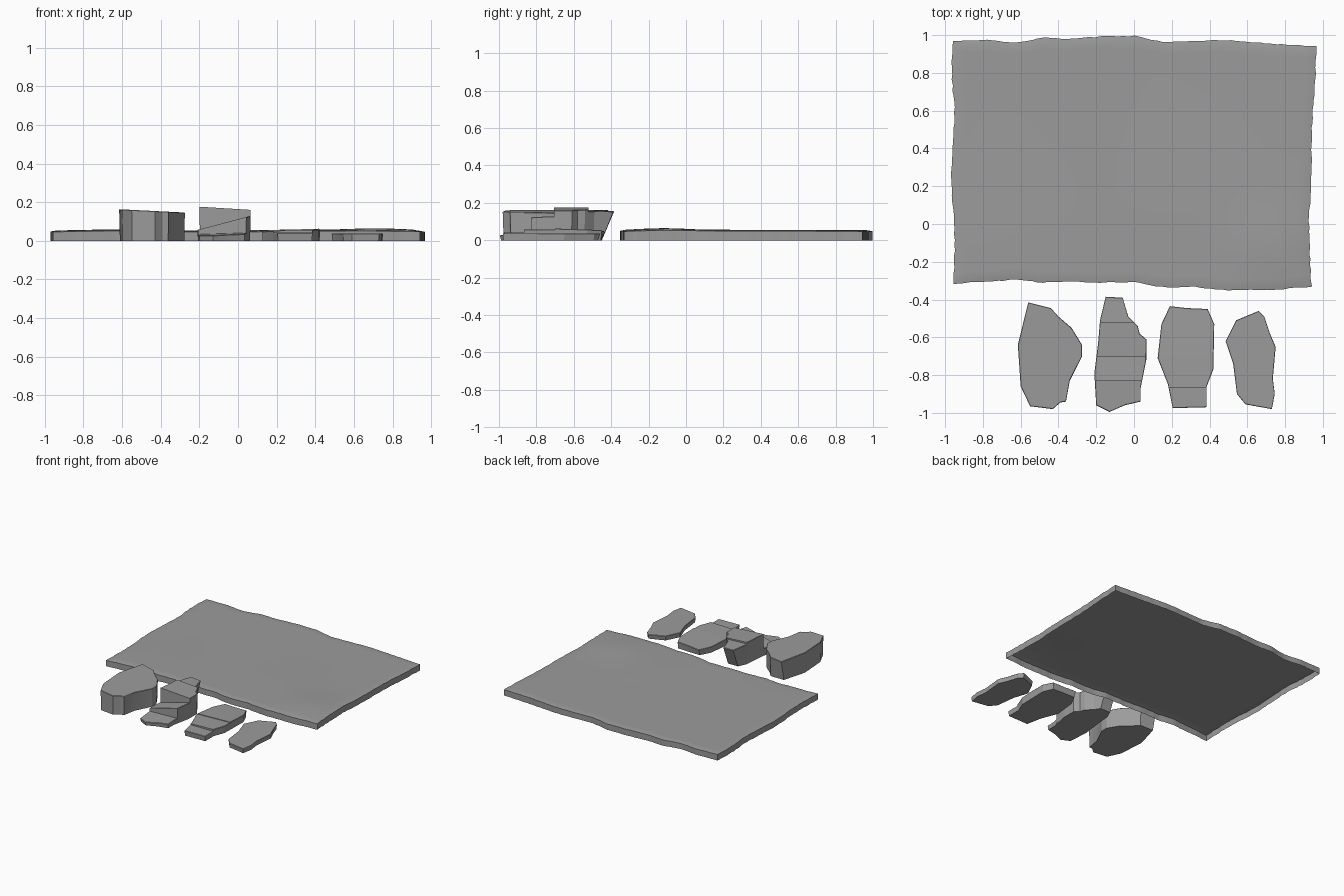
import bpy
import bmesh
import math
import random
from mathutils import Vector

random.seed(4)

default_cube = bpy.data.objects.get("Cube")
if default_cube:
    bpy.data.objects.remove(default_cube, do_unlink=True)

# One plain grey stone for everything
stone = bpy.data.materials.new("grey_stone")
stone.use_nodes = True
stone.diffuse_color = (0.33, 0.33, 0.33, 1)
stone.node_tree.nodes["Principled BSDF"].inputs["Base Color"].default_value = stone.diffuse_color


def finish(bm, name, angle):
    """Turn a bmesh into a shaded stone object."""
    mesh = bpy.data.meshes.new(name)
    bm.to_mesh(mesh)
    bm.free()
    mesh.materials.append(stone)
    obj = bpy.data.objects.new(name, mesh)
    bpy.context.collection.objects.link(obj)
    bpy.ops.object.select_all(action="DESELECT")
    obj.select_set(True)
    bpy.context.view_layer.objects.active = obj
    bpy.ops.object.shade_smooth_by_angle(angle=math.radians(angle))


def sample(profile, t):
    """Linear lookup in an evenly spaced profile, t from zero to one."""
    position = t * (len(profile) - 1)
    index = min(int(position), len(profile) - 2)
    return profile[index] + (profile[index + 1] - profile[index]) * (position - index)


def bump(x, y, cx, cy, radius, height):
    return height * math.exp(-((x - cx) ** 2 + (y - cy) ** 2) / radius ** 2)


# Large slab: a hollow shell stretched between four worn edges
def slab(columns=64, rows=44):
    back = [.97, .975, .96, .985, .98, .995, .995, .96, .97, .975, .96, .95, .94]
    front = [-.315, -.305, -.295, -.31, -.305, -.31, -.305, -.335, -.33, -.35, -.35, -.345, -.33]
    left = [-.955, -.95, -.955, -.97, -.96, -.95, -.965, -.96]
    right = [.94, .93, .925, .94, .94, .945, .96, .965]

    def rough(profile, count):
        return [sample(profile, i / count) + random.uniform(-.003, .003) for i in range(count + 1)]

    back, front = rough(back, columns), rough(front, columns)
    left, right = rough(left, rows), rough(right, rows)
    bm = bmesh.new()
    grid = []
    for j in range(rows + 1):
        line = []
        for i in range(columns + 1):
            u, v = i / columns, j / rows
            x = left[j] + (right[j] - left[j]) * u
            y = front[i] + (back[i] - front[i]) * v
            z = .052 + bump(x, y, .72, -.12, .22, .014) + bump(x, y, .35, .1, .3, .004)
            z += bump(x, y, -.7, -.1, .3, .004) + .002 * math.sin(7 * x + 3 * y)
            if i in (0, columns) or j in (0, rows):
                z -= .005
            line.append(bm.verts.new((x, y, z)))
        grid.append(line)
    for lower, upper in zip(grid, grid[1:]):
        for i in range(columns):
            bm.faces.new((lower[i], lower[i + 1], upper[i + 1], upper[i]))
    # Upright walls, open underneath
    rim = grid[0] + [line[-1] for line in grid[1:-1]] + grid[-1][::-1]
    rim += [line[0] for line in grid[-2:0:-1]]
    foot = [bm.verts.new((v.co.x, v.co.y, 0)) for v in rim]
    for i in range(len(rim)):
        k = (i + 1) % len(rim)
        bm.faces.new((rim[k], rim[i], foot[i], foot[k]))
    finish(bm, "large_slab", 35)


# Rock: an outline raised to one or more tiers, each cut to a band of depth
def rock(name, outline, tiers, shrink=.98, back_foot=-.45, bevel=.003):
    """Each tier is (front y, back y, height, slope along x, slope along y)."""
    whole = bmesh.new()
    middle = sum((Vector(p) for p in outline), Vector((0, 0))) / len(outline)
    for front, back, height, slope_x, slope_y in tiers:
        bm = bmesh.new()
        levels = []
        for level in range(3):
            ring = []
            for x, y in outline:
                top = height + slope_x * (x - middle.x) + slope_y * (y - middle.y)
                point = middle + (Vector((x, y)) - middle) * (shrink if level == 0 else 1)
                if level == 0:
                    point.y = min(point.y, back_foot)
                if level == 2:
                    point -= (point - middle).normalized() * bevel
                ring.append(bm.verts.new((*point, (0, top - bevel, top)[level])))
            levels.append(ring)
        for low, high in zip(levels, levels[1:]):
            for i in range(len(outline)):
                k = (i + 1) % len(outline)
                bm.faces.new((low[i], low[k], high[k], high[i]))
        bm.faces.new(levels[0])
        bm.faces.new(levels[-1])
        for y, side in ((front, -1), (back, 1)):
            geometry = bm.verts[:] + bm.edges[:] + bm.faces[:]
            bmesh.ops.bisect_plane(bm, geom=geometry, plane_co=(0, y, 0),
                                   plane_no=(0, side, 0), clear_outer=True)
            bmesh.ops.holes_fill(bm, edges=[e for e in bm.edges if e.is_boundary], sides=0)
        bmesh.ops.recalc_face_normals(bm, faces=bm.faces)
        piece = bpy.data.meshes.new(name + "_tier")
        bm.to_mesh(piece)
        bm.free()
        whole.from_mesh(piece)
        bpy.data.meshes.remove(piece)
    finish(whole, name, 20)


slab()

rock("tall_rock",
     [(-.56, -.415), (-.44, -.445), (-.40, -.49), (-.33, -.55), (-.275, -.64), (-.275, -.7),
      (-.34, -.83), (-.36, -.94), (-.39, -.945), (-.43, -.98), (-.55, -.965), (-.6, -.86),
      (-.615, -.64)],
     [(-2, 0, .154, -.05, 0)])

rock("stepped_rock",
     [(-.15, -.385), (-.06, -.39), (-.03, -.49), (.02, -.54), (.03, -.58), (.065, -.61),
      (.065, -.72), (.035, -.87), (.035, -.94), (-.05, -.96), (-.13, -.995), (-.2, -.96),
      (-.21, -.79), (-.19, -.63), (-.18, -.51)],
     [(-2, -.83, .045, .03, .05), (-.83, -.705, .095, .26, 0),
      (-.705, -.52, .168, -.06, 0), (-.52, 0, .164, -.04, -.04)])

rock("low_stepped_rock",
     [(.19, -.435), (.28, -.445), (.39, -.45), (.425, -.53), (.42, -.77), (.385, -.86),
      (.385, -.97), (.205, -.975), (.18, -.85), (.125, -.71), (.145, -.53)],
     [(-2, -.865, .042, 0, 0), (-.865, -.7, .054, .03, 0), (-.7, 0, .058, .03, -.03)])

rock("flat_rock",
     [(.66, -.46), (.69, -.49), (.72, -.58), (.75, -.65), (.735, -.82), (.745, -.9),
      (.73, -.98), (.59, -.955), (.545, -.9), (.525, -.74), (.485, -.62), (.54, -.51)],
     [(-2, 0, .037, 0, 0)], back_foot=-.47)
